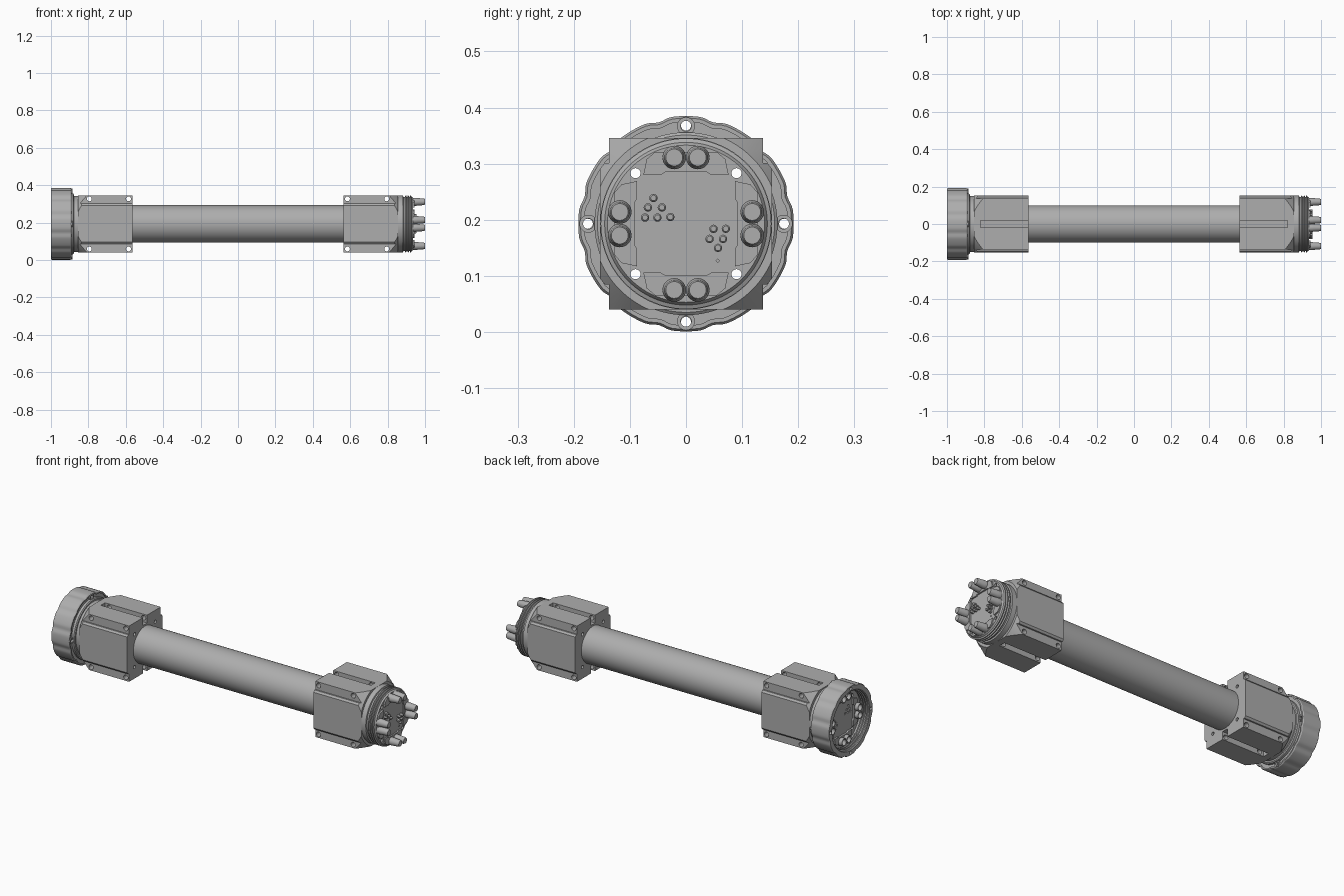
import bpy, bmesh
from math import sin, cos, pi, radians
from mathutils import Vector

if "Cube" in bpy.data.objects:
    bpy.data.objects.remove(bpy.data.objects["Cube"], do_unlink=True)

AXIS = 0.193  # height of the long axis

metal = bpy.data.materials.new("grey metal")
metal.use_nodes = True
metal.diffuse_color = (0.42, 0.42, 0.42, 1)
metal.node_tree.nodes["Principled BSDF"].inputs["Base Color"].default_value = (0.42, 0.42, 0.42, 1)


def finish(bm, name):
    bmesh.ops.remove_doubles(bm, verts=bm.verts, dist=1e-5)
    bmesh.ops.recalc_face_normals(bm, faces=bm.faces)
    mesh = bpy.data.meshes.new(name)
    bm.to_mesh(mesh)
    bm.free()
    mesh.materials.append(metal)
    ob = bpy.data.objects.new(name, mesh)
    bpy.context.collection.objects.link(ob)
    return ob


def lathe(name, profile, y=0, z=0, segs=64, wave=None):
    """Spin a closed (x, radius) profile about a line parallel to x."""
    bm = bmesh.new()
    rings = []
    for i in range(segs):
        a = 2 * pi * i / segs
        ring = []
        for x, r in profile:
            if wave:
                r = wave(x, r, a)
            ring.append(bm.verts.new((x, y + r * cos(a), AXIS + z + r * sin(a))))
        rings.append(ring)
    n = len(profile)
    for i in range(segs):
        a, b = rings[i], rings[(i + 1) % segs]
        for j in range(n):
            k = (j + 1) % n
            if profile[j][1] == 0 and profile[k][1] == 0:
                continue
            bm.faces.new((a[j], a[k], b[k], b[j]))
    bmesh.ops.dissolve_degenerate(bm, dist=1e-6, edges=bm.edges)
    return finish(bm, name)


def rod(name, x0, x1, r, y=0, z=0, segs=24, r1=None):
    return lathe(name, [(x0, 0), (x0, r), (x1, r1 or r), (x1, 0)], y, z, segs)


def prism(name, points, x0, x1):
    """Extrude a (y, z) outline along x."""
    bm = bmesh.new()
    face = bm.faces.new([bm.verts.new((x0, y, AXIS + z)) for y, z in points])
    out = bmesh.ops.extrude_face_region(bm, geom=[face])
    moved = [v for v in out["geom"] if isinstance(v, bmesh.types.BMVert)]
    bmesh.ops.translate(bm, verts=moved, vec=Vector((x1 - x0, 0, 0)))
    return finish(bm, name)


def cross_rod(x, z, r):
    """Cutter running along y."""
    ob = rod("cutter", -0.3, 0.3, r, segs=20)
    for v in ob.data.vertices:
        px, py, pz = v.co
        v.co = (x + py, px, pz + z)
    ob.data.flip_normals()
    return ob


def carve(ob, cutters, op="DIFFERENCE"):
    """Apply booleans and discard the cutters."""
    for c in cutters:
        c.hide_render = True
        m = ob.modifiers.new("cut", "BOOLEAN")
        m.operation, m.solver, m.object = op, "EXACT", c
    dg = bpy.context.evaluated_depsgraph_get()
    mesh = bpy.data.meshes.new_from_object(ob.evaluated_get(dg))
    ob.modifiers.clear()
    ob.data = mesh
    for c in cutters:
        bpy.data.objects.remove(c, do_unlink=True)


def corner_holes():
    return [rod("cutter", -1.1, 1.1, 0.009, y, z, 16) for y in (-0.09, 0.09) for z in (-0.09, 0.09)]


def turn(points, q):
    for _ in range(q):
        points = [(-z, y) for y, z in points]
    return points


PIN_SPOTS = [turn([(s * 0.021, 0.118)], q)[0] for q in range(4) for s in (-1, 1)]

# Central tube
rod("main_tube", -0.86, 0.86, 0.1, segs=64)

# Clamp blocks: raised side panels, set-back ears, coned outer corners
quarter = [(0.137, 0.153), (0.137, 0.108), (0.145, 0.108), (0.153, 0.098)]
right_side = quarter + [(y, -z) for y, z in reversed(quarter)]
outline = right_side + [(-y, -z) for y, z in right_side]
for side, label in ((-1, "right"), (1, "left")):
    block = prism(label + "_clamp_block", outline, side * 0.565, side * 0.855)
    cone = lathe("cutter", [(side * 0.5, 0), (side * 0.5, 0.3), (side * 0.69, 0.3),
                            (side * 0.857, 0.165), (side * 0.857, 0)], segs=96)
    carve(block, [cone], "INTERSECT")
    cuts = corner_holes()
    for s in (-1, 1):
        groove = [(-0.018, s * 0.11), (0.018, s * 0.11), (0.018, s * 0.2), (-0.018, s * 0.2)]
        cuts.append(prism("cutter", groove, side * 0.5, side * 0.82))
        cuts += [cross_rod(side * x, s * 0.134, 0.013) for x in (0.585, 0.795)]
    carve(block, cuts)

# Threaded plug flange on the left end
thread = [(0.85, 0), (0.85, 0.153), (0.882, 0.153), (0.884, 0.145)]
for i in range(3):
    x = 0.892 + i * 0.013
    thread += [(x, 0.145), (x + 0.003, 0.152), (x + 0.007, 0.152), (x + 0.010, 0.145)]
thread += [(0.932, 0.143), (0.936, 0.14), (0.936, 0)]
flange = lathe("plug_flange", thread, segs=96)
carve(flange, corner_holes())

# Raised pads and large contact pins on the plug face
pad = [(-0.076, 0.087), (-0.045, 0.087), (-0.037, 0.092), (0.037, 0.092), (0.045, 0.087),
       (0.076, 0.087), (0.07, 0.115), (0.055, 0.128), (-0.055, 0.128), (-0.07, 0.115)]
for q in range(4):
    prism("plug_pad", turn(pad, q), 0.93, 0.944)
for y, z in PIN_SPOTS:
    lathe("contact_pin", [(0.93, 0), (0.93, 0.021), (0.955, 0.021), (0.957, 0.0205), (0.993, 0.0175),
                          (1.0, 0.015), (1.0, 0)], y, z, 32)

# Small signal pins in two clusters
signals = [(-0.058, 0.046), (-0.068, 0.029), (-0.043, 0.029), (-0.073, 0.011), (-0.051, 0.011), (-0.028, 0.012),
           (0.049, -0.009), (0.071, -0.009), (0.042, -0.027), (0.066, -0.027), (0.057, -0.043)]
for y, z in signals:
    lathe("signal_pin", [(0.93, 0), (0.93, 0.0075), (0.951, 0.0075), (0.955, 0.005), (0.955, 0)], y, z, 12)
rod("key_pin", 0.93, 0.94, 0.004, 0.057, -0.066, 4)

# Neck and socket floor on the right end
neck = rod("socket_neck", -0.945, -0.85, 0.15, segs=96)
carve(neck, corner_holes() + [rod("cutter", -1, -0.925, 0.018, y, z) for y, z in PIN_SPOTS]
      + [rod("cutter", -1, -0.935, 0.006, y, z, 10) for y, z in signals])
for q in range(4):
    prism("socket_pad", turn(pad, q), -0.944, -0.955)
for y, z in PIN_SPOTS:
    lathe("socket_sleeve", [(-0.93, 0.0165), (-0.93, 0.0215), (-0.975, 0.0215), (-0.975, 0.0165)], y, z, 24)


# Scalloped locking collar with a threaded bore
def scallop(x, r, a):
    if r < 0.18:
        return r
    return r - 0.005 * max(0, -cos(12 * a)) ** 2


bore = [(-0.895, 0.149), (-0.895, 0.181), (-0.89, 0.181), (-0.89, 0.188), (-0.896, 0.192), (-0.994, 0.192),
        (-1.0, 0.188), (-1.0, 0.162), (-0.996, 0.158)]
for i in range(3):
    x = -0.99 + i * 0.014
    bore += [(x, 0.158), (x + 0.003, 0.152), (x + 0.007, 0.152), (x + 0.01, 0.158)]
bore += [(-0.945, 0.158), (-0.945, 0.149)]
collar = lathe("locking_collar", bore, segs=144, wave=scallop)
carve(collar, [rod("cutter", -1.1, -0.8, 0.009, 0.175 * cos(a), 0.175 * sin(a), 16)
               for a in (0, pi / 2, pi, 3 * pi / 2)])

# Ring behind the collar with raised bosses around the four holes
lathe("collar_step", [(-0.9, 0.14), (-0.9, 0.163), (-0.882, 0.163), (-0.878, 0.158), (-0.878, 0.14)], segs=96)
for i in range(4):
    a = i * pi / 2
    lathe("collar_boss", [(-0.9, 0.0095), (-0.9, 0.016), (-0.886, 0.016), (-0.886, 0.0095)],
          0.174 * cos(a), 0.174 * sin(a), 24)

# Smooth the round surfaces, keep the edges sharp
bpy.ops.object.select_all(action="DESELECT")
for ob in bpy.context.collection.objects:
    if ob.type == "MESH":
        ob.select_set(True)
        bpy.context.view_layer.objects.active = ob
bpy.ops.object.shade_smooth_by_angle(angle=radians(30))
